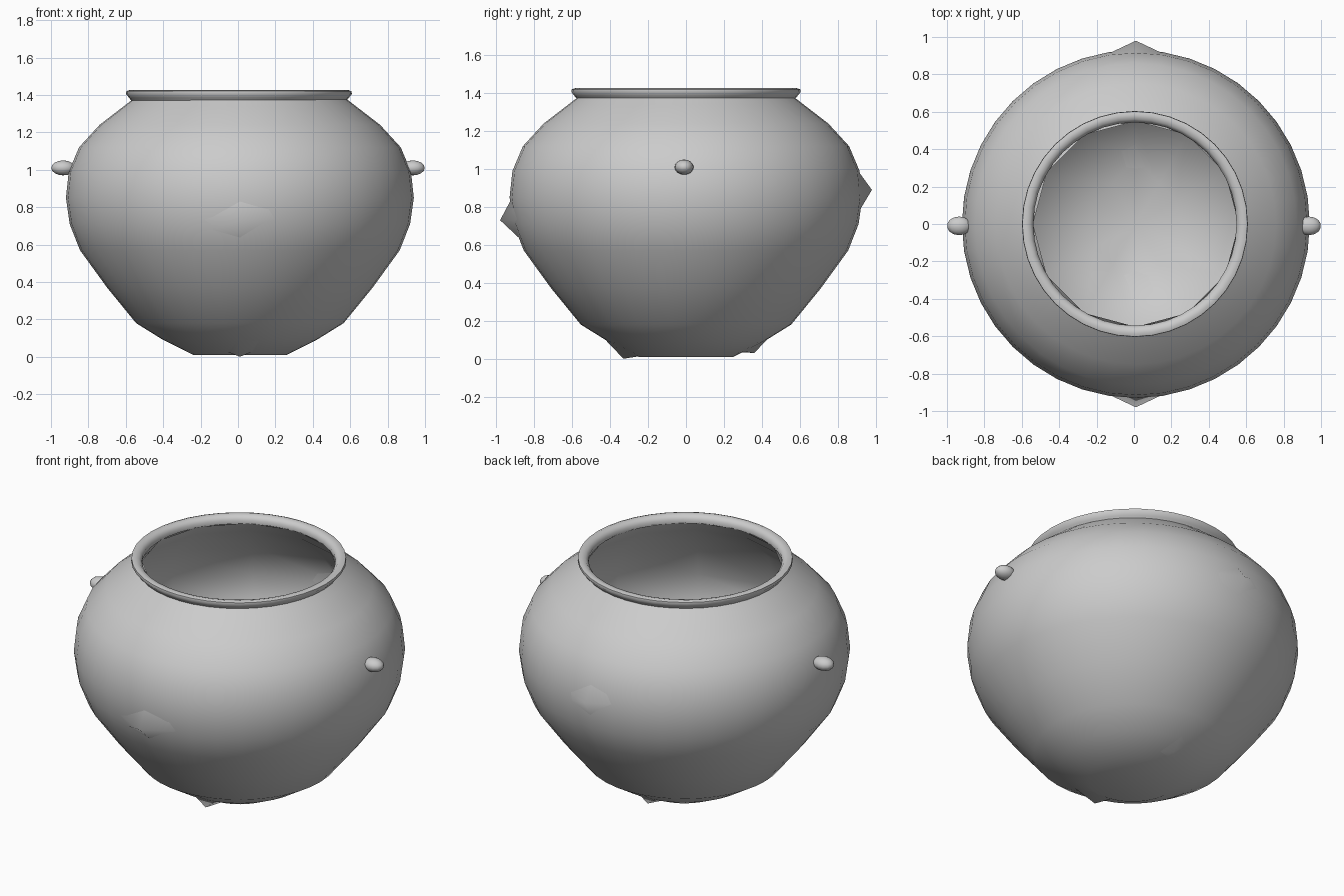
import bpy, bmesh
from math import sin, cos, tau, radians

if "Cube" in bpy.data.objects:
    bpy.data.objects.remove(bpy.data.objects["Cube"])


def finish(ob, angle):
    bpy.ops.object.select_all(action='DESELECT')
    ob.select_set(True)
    bpy.context.view_layer.objects.active = ob
    bpy.ops.object.shade_smooth_by_angle(angle=radians(angle))


def lathe(name, profile, sides, closed=False, flip=False, pulls=(), angle=60):
    """Spin (radius, height) points about z; zero radius makes a pole."""
    bm = bmesh.new()
    rings = []
    for r, z in profile:
        if r == 0:
            rings.append([bm.verts.new((0, 0, z))] * sides)
        else:
            rings.append([bm.verts.new((r * cos(tau * i / sides), r * sin(tau * i / sides), z))
                          for i in range(sides)])
    pairs = list(zip(rings, rings[1:]))
    if closed:
        pairs.append((rings[-1], rings[0]))
    for a, b in pairs:
        for i in range(sides):
            j = (i + 1) % sides
            corners = list(dict.fromkeys((a[i], a[j], b[j], b[i])))
            bm.faces.new(corners)
    for ring, i, co in pulls:
        rings[ring][i].co = co
    if flip:
        bmesh.ops.reverse_faces(bm, faces=bm.faces[:])
    me = bpy.data.meshes.new(name)
    bm.to_mesh(me)
    bm.free()
    ob = bpy.data.objects.new(name, me)
    bpy.context.collection.objects.link(ob)
    finish(ob, angle)
    return ob


# Outer bowl shell
lathe("pot_body", [(0, 0.01), (0.25, 0.01), (0.41, 0.09), (0.555, 0.18), (0.71, 0.37),
                   (0.855, 0.57), (0.91, 0.71), (0.93, 0.85), (0.915, 0.99), (0.86, 1.12),
                   (0.75, 1.24), (0.62, 1.34), (0.575, 1.375)], 40).location.x = 0.01

# Coarse inner lining, whose pulled corners poke through the shell front and back
lathe("inner_lining", [(0, 0.05), (0.25, 0.05), (0.54, 0.22), (0.82, 0.58), (0.89, 0.74),
                       (0.89, 0.90), (0.82, 1.11), (0.60, 1.31), (0.55, 1.38)], 12, flip=True,
      pulls=[(4, 9, (0, -0.98, 0.73)), (5, 3, (0, 0.98, 0.89)),
             (1, 9, (0, -0.33, 0.0)), (1, 3, (0, 0.36, 0.03))]).location.x = 0.01

# Rolled rim
lathe("rim", [(0.572, 1.365), (0.588, 1.385), (0.604, 1.405), (0.602, 1.42), (0.585, 1.426),
              (0.56, 1.42), (0.543, 1.40), (0.545, 1.375)], 40, closed=True).location.x = 0.005

# Side knobs
for side, label in ((-1, "left"), (1, "right")):
    bpy.ops.mesh.primitive_uv_sphere_add(segments=14, ring_count=8, location=(side * 0.935, -0.01, 1.01))
    knob = bpy.context.object
    knob.name = label + "_knob"
    for v in knob.data.vertices:
        v.co = (v.co.x * 0.065, v.co.y * 0.05, v.co.z * 0.04)
    finish(knob, 60)
